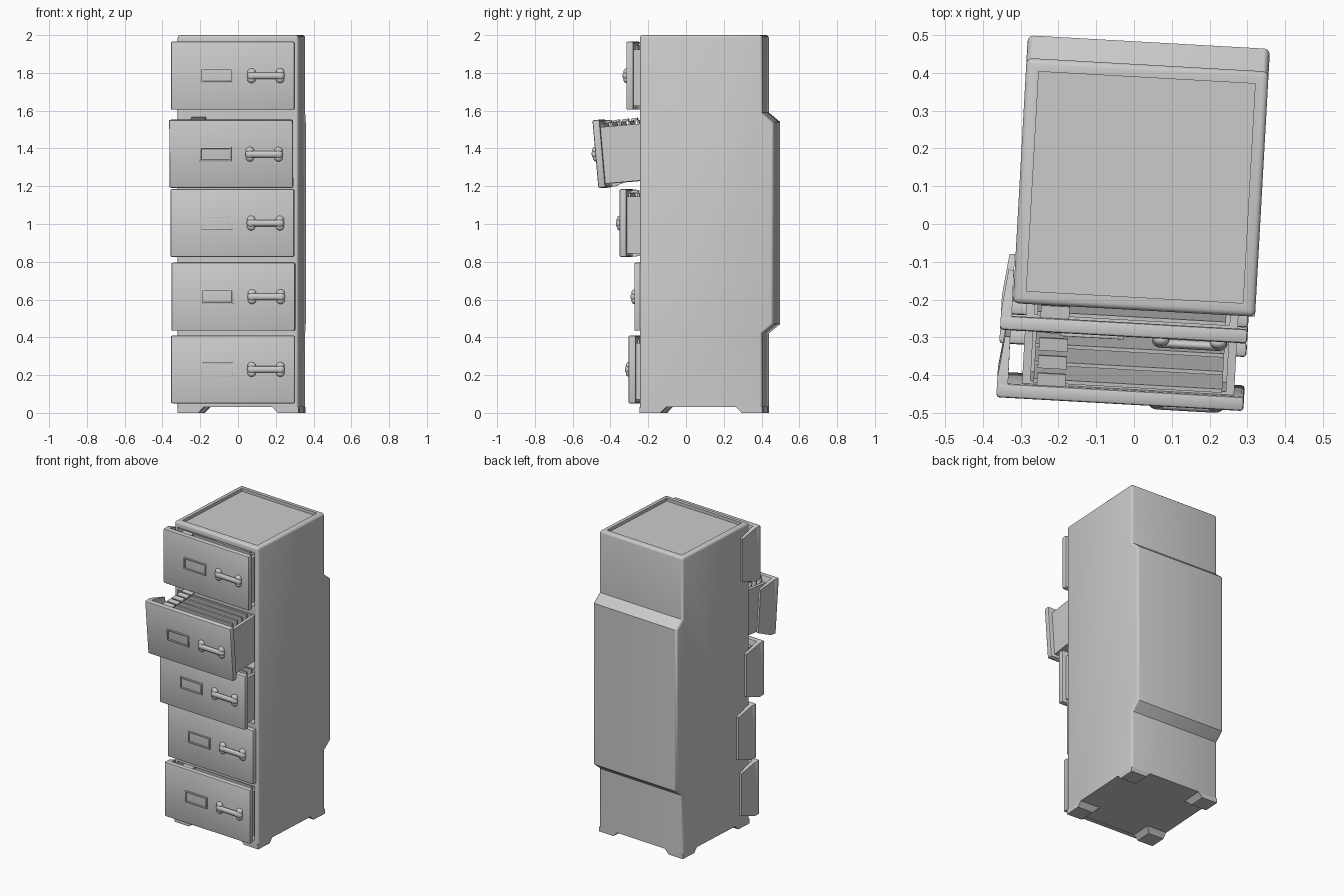
import bpy, bmesh, math
from mathutils import Matrix, Vector

if "Cube" in bpy.data.objects:
    bpy.data.objects.remove(bpy.data.objects["Cube"])

# The cabinet stands slightly turned about z
CAB = Matrix.Translation((0.018, 0.097, 0)) @ Matrix.Rotation(math.radians(-3.2), 4, 'Z')
HW, FRONT, BACK = 0.321, -0.325, 0.325


def finish(name, bm, m):
    bmesh.ops.recalc_face_normals(bm, faces=bm.faces)
    me = bpy.data.meshes.new(name)
    bm.to_mesh(me)
    bm.free()
    ob = bpy.data.objects.new(name, me)
    bpy.context.collection.objects.link(ob)
    ob.matrix_world = m
    return ob


def bevel_sharp(bm, width, segs=2):
    edges = [e for e in bm.edges if len(e.link_faces) == 2 and e.calc_face_angle() > math.radians(50)]
    bmesh.ops.bevel(bm, geom=edges, offset=width, segments=segs, affect='EDGES', profile=0.5)


def boxes(name, parts, m, bevel=0.0):
    bm = bmesh.new()
    for lo, hi in parts:
        lo, hi = Vector(lo), Vector(hi)
        bmesh.ops.create_cube(bm, size=1, matrix=Matrix.Translation((lo + hi) / 2) @ Matrix.Diagonal((*(hi - lo), 1)))
    if bevel:
        bevel_sharp(bm, bevel)
    return finish(name, bm, m)


def prism(name, profile, x0, x1, m):
    bm = bmesh.new()
    f = bm.faces.new([bm.verts.new((x0, y, z)) for y, z in profile])
    ext = bmesh.ops.extrude_face_region(bm, geom=[f])
    for v in ext['geom']:
        if isinstance(v, bmesh.types.BMVert):
            v.co.x = x1
    return finish(name, bm, m)


# Cabinet body: side profile with the bulge at the back, recessed top
body = prism("cabinet_body", [(FRONT, 0.03), (BACK, 0.03), (BACK, 0.42), (0.385, 0.47),
                              (0.385, 1.54), (BACK, 1.59), (BACK, 2), (FRONT, 2)], -HW, HW, CAB)
bm = bmesh.new()
bm.from_mesh(body.data)
outer = [e for e in bm.edges if e.calc_face_angle() > math.radians(60)
         and any(v.co.z > 0.1 for v in e.verts)]
bmesh.ops.bevel(bm, geom=outer, offset=0.015, segments=3, affect='EDGES', profile=0.5)
top = max(bm.faces, key=lambda f: f.calc_center_median().z + f.normal.z)
bmesh.ops.inset_region(bm, faces=[top], thickness=0.027)
ext = bmesh.ops.extrude_face_region(bm, geom=[top])
bmesh.ops.translate(bm, vec=(0, 0, -0.02), verts=[v for v in ext['geom'] if isinstance(v, bmesh.types.BMVert)])
bmesh.ops.delete(bm, geom=[top], context='FACES_ONLY') if top.is_valid else None
bmesh.ops.recalc_face_normals(bm, faces=bm.faces)
bm.to_mesh(body.data)
bm.free()

# Corner feet, tapering downwards
bm = bmesh.new()
for sx in (-1, 1):
    for sy in (-1, 1):
        vs = []
        for z, w in ((0, 0.11), (0.031, 0.14)):
            x0, y0 = sx * HW, sy * BACK
            x1, y1 = x0 - sx * w, y0 - sy * w
            vs.append([bm.verts.new(c) for c in ((x0, y0, z), (x1, y0, z), (x1, y1, z), (x0, y1, z))])
        bm.faces.new(vs[0])
        bm.faces.new(vs[1])
        for i in range(4):
            j = (i + 1) % 4
            bm.faces.new((vs[0][i], vs[0][j], vs[1][j], vs[1][i]))
finish("feet", bm, CAB)

# Drawers: centre height, how far pulled out, forward droop in degrees
DRAWERS = [(0.23, 0.060, 0), (0.615, 0.030, 0), (1.005, 0.108, 0), (1.37, 0.236, 5), (1.785, 0.072, 0)]

# Drawer openings cut in the body
cutter = boxes("opening_cutter", [((-0.298, -0.5, z - 0.178), (0.293, 0.26, z + 0.178))
                                  for z, p, t in DRAWERS], CAB)
cutter.hide_render = True
cutter.hide_viewport = True
mod = body.modifiers.new("openings", 'BOOLEAN')
mod.operation = 'DIFFERENCE'
mod.object = cutter
mod.solver = 'EXACT'


def handle(name, m):
    bm = bmesh.new()
    cx, half = 0.152, 0.076
    bmesh.ops.create_cone(bm, cap_ends=True, segments=16, radius1=0.017, radius2=0.017, depth=2 * half,
                          matrix=Matrix.Translation((cx, -0.012, 0)) @ Matrix.Diagonal((1, 0.7, 1, 1))
                          @ Matrix.Rotation(math.pi / 2, 4, 'Y'))
    for s in (-1, 1):
        for dz in (-0.019, 0.019):
            bmesh.ops.create_uvsphere(bm, u_segments=16, v_segments=8, radius=0.02,
                                      matrix=Matrix.Translation((cx + s * half, -0.003, dz))
                                      @ Matrix.Diagonal((1.1, 0.8, 1, 1)))
        bmesh.ops.create_uvsphere(bm, u_segments=16, v_segments=8, radius=0.024,
                                  matrix=Matrix.Translation((cx + s * half, -0.006, 0))
                                  @ Matrix.Diagonal((1.0, 0.75, 1, 1)))
    finish(name, bm, m)


def folders(name, m):
    bm = bmesh.new()
    for i in range(8):
        lean = Matrix.Translation((0, 0.075 + 0.047 * i, -0.14)) @ Matrix.Rotation(math.radians(5), 4, 'X')
        for c, s in (((-0.005, 0, 0.15), (0.5, 0.01, 0.3)),
                     ((-0.208, 0.006, 0.308), (0.076, 0.034, 0.012))):
            bmesh.ops.create_cube(bm, size=1, matrix=lean @ Matrix.Translation(c) @ Matrix.Diagonal((*s, 1)))
    finish(name, bm, m)


for n, (z, pull, tilt) in enumerate(DRAWERS, 1):
    m = CAB @ Matrix.Translation((0, FRONT - pull, z)) @ Matrix.Rotation(math.radians(tilt), 4, 'X')
    d = f"drawer_{n}_"
    # Front panel
    boxes(d + "front", [((-0.351, 0, -0.18), (0.304, 0.038, 0.18))], m, 0.008)
    # Side flange wrapping the left side of the cabinet
    fl = prism(d + "side_flange", [(0.008, -0.178), (0.05, -0.178), (0.16, -0.14),
                                   (0.16, 0.14), (0.05, 0.178), (0.008, 0.178)], -0.351, -0.322, m)
    for v in fl.data.vertices:
        if v.co.y > 0.1:
            v.co.x = -0.337 if v.co.x < -0.34 else -0.323
    # Open tray
    boxes(d + "tray", [((-0.285, 0.03, -0.16), (-0.263, 0.5, 0.14)), ((0.255, 0.03, -0.16), (0.277, 0.5, 0.14)),
                       ((-0.27, 0.03, -0.16), (0.26, 0.5, -0.145)), ((-0.27, 0.485, -0.15), (0.26, 0.5, 0.14)),
                       ((-0.27, 0.034, -0.15), (0.26, 0.046, 0.14))], m)
    folders(d + "folders", m)
    # Label frame and handle
    x0, x1, h, b = -0.19, -0.022, 0.038, 0.009
    boxes(d + "label_frame", [((x0, -0.008, h - b), (x1, 0.004, h)), ((x0, -0.008, -h), (x1, 0.004, -h + b)),
                              ((x0, -0.008, -h), (x0 + b, 0.004, h)), ((x1 - b, -0.008, -h), (x1, 0.004, h))],
          m, 0.002)
    handle(d + "handle", m)

# Smooth shading with sharp edges kept
bpy.ops.object.select_all(action='DESELECT')
for ob in bpy.context.scene.objects:
    if ob != cutter:
        ob.select_set(True)
bpy.context.view_layer.objects.active = body
bpy.ops.object.shade_smooth_by_angle(angle=math.radians(40))
